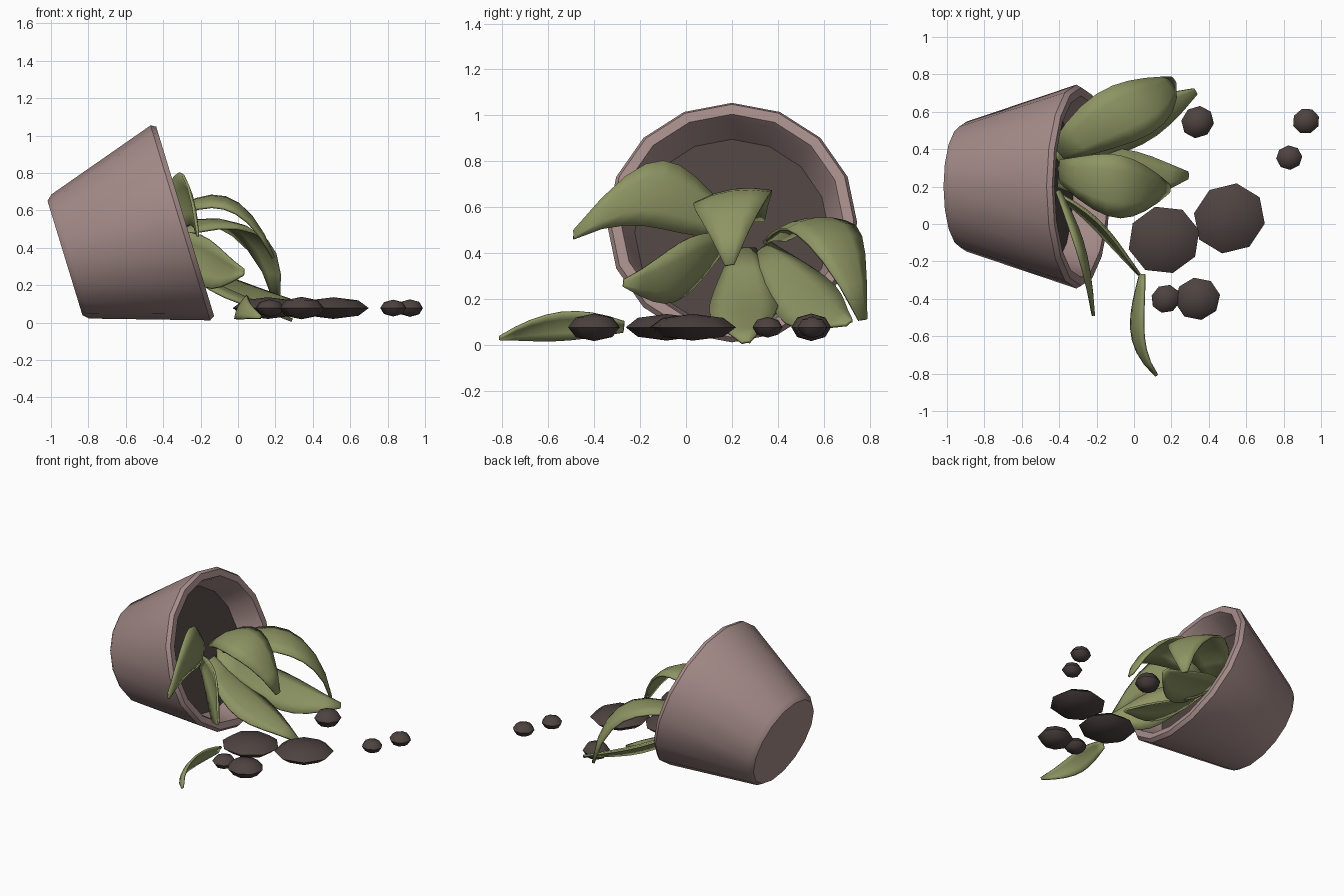
import bpy, bmesh, math
from mathutils import Vector, Matrix

if "Cube" in bpy.data.objects:
    bpy.data.objects.remove(bpy.data.objects["Cube"])


def material(name, rgb):
    m = bpy.data.materials.new(name)
    m.diffuse_color = (*rgb, 1)
    m.use_nodes = True
    m.node_tree.nodes["Principled BSDF"].inputs["Base Color"].default_value = m.diffuse_color
    return m


CLAY = material("clay", (0.38, 0.265, 0.255))
EARTH = material("earth", (0.075, 0.056, 0.052))
GREEN = material("leaf_green", (0.27, 0.30, 0.125))


def finish(name, bm, mat, angle=40):
    bmesh.ops.recalc_face_normals(bm, faces=bm.faces[:])
    me = bpy.data.meshes.new(name)
    bm.to_mesh(me)
    bm.free()
    me.materials.append(mat)
    ob = bpy.data.objects.new(name, me)
    bpy.context.collection.objects.link(ob)
    bpy.ops.object.select_all(action='DESELECT')
    ob.select_set(True)
    bpy.context.view_layer.objects.active = ob
    bpy.ops.object.shade_smooth_by_angle(angle=math.radians(angle))
    return ob


def lathe(name, profile, mat, matrix, sides=16):
    """Revolve (radius, height) points; both ends are capped."""
    bm = bmesh.new()
    rings = []
    for r, h in profile:
        rings.append([bm.verts.new((r * math.cos(a), r * math.sin(a), h))
                      for a in (math.tau * i / sides for i in range(sides))])
    for a, b in zip(rings, rings[1:]):
        for i in range(sides):
            j = (i + 1) % sides
            bm.faces.new((a[i], a[j], b[j], b[i]))
    bm.faces.new(rings[0])
    bm.faces.new(rings[-1])
    bm.transform(matrix)
    return finish(name, bm, mat)


def through(points, t):
    """Smooth cubic passing through four points."""
    out = Vector((0, 0, 0))
    for i, p in enumerate(points):
        k = 1.0
        for j in range(4):
            if j != i:
                k *= (t * 3 - j) / (i - j)
        out += Vector(p) * k
    return out


def leaf(name, points, side, half_width, cup=0.18, steps=8, across=4):
    bm = bmesh.new()
    side = Vector(side).normalized()
    rows = []
    for s in range(steps + 1):
        t = s / steps
        c = through(points, t)
        tangent = through(points, t + 0.01) - through(points, t - 0.01)
        n = tangent.cross(side).normalized()
        w = half_width * math.sin(math.pi * (0.12 + 0.84 * t))
        row = []
        for k in range(across + 1):
            u = 2 * k / across - 1
            row.append(bm.verts.new(c + side * (u * w) - n * (cup * w * u * u)))
        rows.append(row)
    for a, b in zip(rows, rows[1:]):
        for k in range(across):
            bm.faces.new((a[k], a[k + 1], b[k + 1], b[k]))
    ob = finish(name, bm, GREEN)
    mod = ob.modifiers.new("thickness", 'SOLIDIFY')
    mod.thickness = 0.014
    mod.offset = 0


# Toppled pot, resting on its tapered side
tilt = Matrix.Translation((-0.925, 0.2, 0.345)) @ Matrix.Rotation(math.radians(73), 4, 'Y')
lathe("pot", [(0.32, 0), (0.347, 0.03), (0.545, 0.645), (0.53, 0.672),
              (0.485, 0.672), (0.47, 0.64), (0.42, 0.49)], CLAY, tilt)
# Soil left in the pot
lathe("soil", [(0.41, 0.46), (0.425, 0.5)], EARTH, tilt)

# Leaves still rooted in the pot
leaf("leaf_front_high", [(-0.40, 0.18, 0.54), (-0.31, 0.0, 0.63),
                         (-0.25, -0.2, 0.65), (-0.215, -0.49, 0.48)], (0.1, 0, -1), 0.15)
leaf("leaf_front_low", [(-0.40, 0.16, 0.44), (-0.22, 0.04, 0.35),
                        (-0.10, -0.09, 0.29), (0.03, -0.27, 0.27)], (-0.1, -0.1, -1), 0.13)
leaf("leaf_middle", [(-0.40, 0.28, 0.54), (-0.17, 0.21, 0.67),
                     (0.03, 0.19, 0.61), (0.19, 0.19, 0.35)], (0, 1, 0.15), 0.17)
leaf("leaf_back_high", [(-0.40, 0.38, 0.46), (-0.13, 0.55, 0.55),
                        (0.10, 0.67, 0.45), (0.21, 0.77, 0.11)], (-0.6, 0.75, 0.1), 0.165)
leaf("leaf_back_low", [(-0.40, 0.33, 0.42), (-0.12, 0.48, 0.25),
                       (0.10, 0.58, 0.16), (0.33, 0.71, 0.10)], (-0.4, 0.7, 0.5), 0.15)
leaf("leaf_bottom", [(-0.40, 0.25, 0.42), (-0.16, 0.25, 0.23),
                     (0.05, 0.25, 0.13), (0.29, 0.26, 0.015)], (0, 1, 0.1), 0.15)
# Leaf lying on the floor
leaf("fallen_leaf", [(0.04, -0.27, 0.08), (0.01, -0.46, 0.09),
                     (0.02, -0.64, 0.075), (0.12, -0.81, 0.03)], (0.45, 0.1, 0.85), 0.07)

# Spilled clods of earth: x, y, radius, half height, turn
clods = [(0.16, -0.085, 0.195, 0.058, 15), (0.51, 0.03, 0.197, 0.058, 35),
         (0.34, -0.40, 0.122, 0.06, 10), (0.17, -0.40, 0.08, 0.046, 30),
         (0.34, 0.545, 0.09, 0.06, 38), (0.92, 0.55, 0.073, 0.047, 20),
         (0.83, 0.355, 0.07, 0.045, 5)]
for i, (x, y, r, h, turn) in enumerate(clods, 1):
    bm = bmesh.new()
    bmesh.ops.create_uvsphere(bm, u_segments=8, v_segments=4, radius=1)
    bm.transform(Matrix.Translation((x, y, 0.078))
                 @ Matrix.Rotation(math.radians(turn), 4, 'Z')
                 @ Matrix.Diagonal((r, r * 0.94, h, 1)))
    finish(f"clod_{i}", bm, EARTH, 45)
